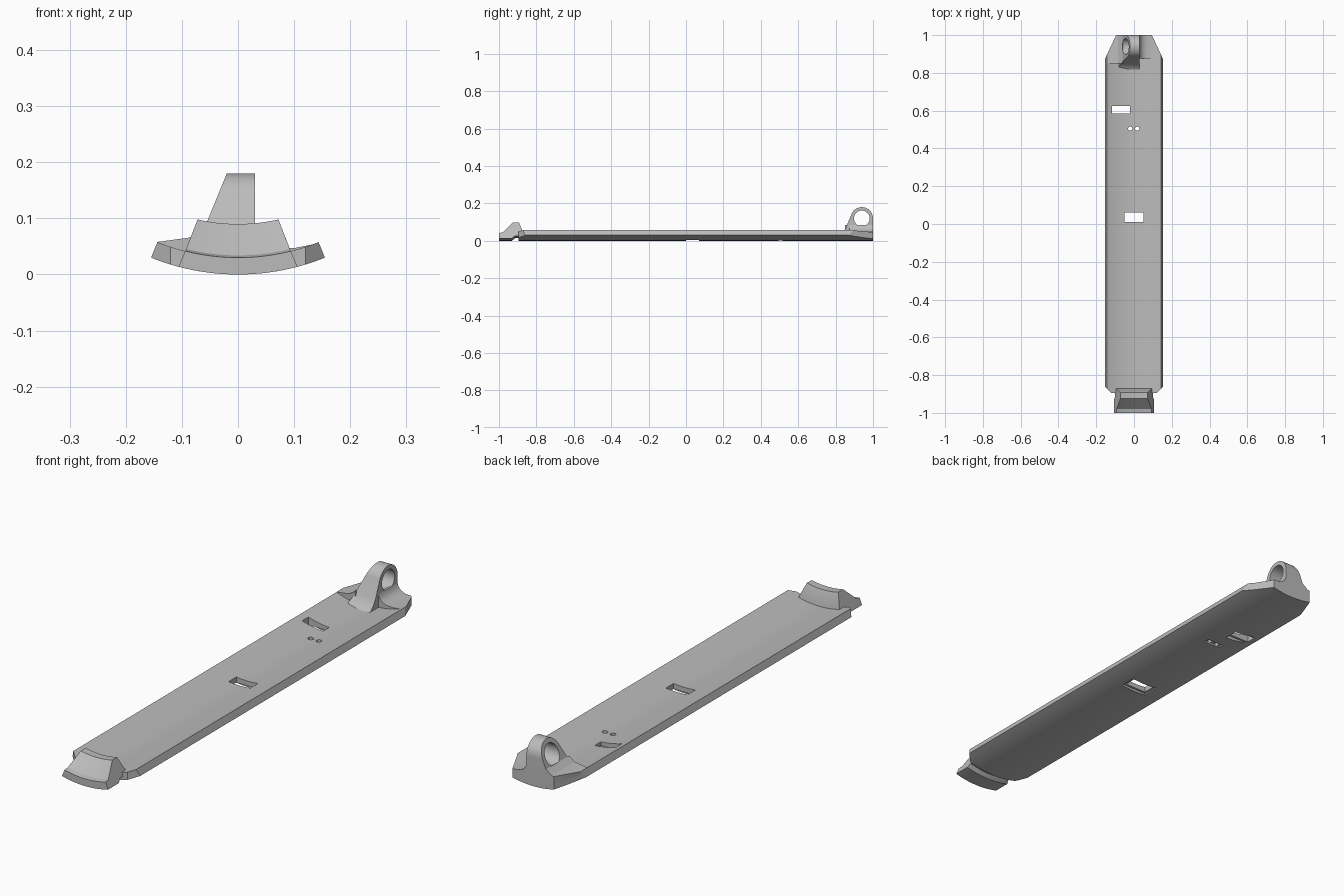
import bpy, bmesh, math
from mathutils import Matrix

if "Cube" in bpy.data.objects:
    bpy.data.objects.remove(bpy.data.objects["Cube"])

RADIUS = 0.415           # outer radius of the curved strip, axis along y
THICK = 0.03

grey = bpy.data.materials.new("satin grey")
grey.use_nodes = True
grey.diffuse_color = (0.5, 0.5, 0.5, 1)
grey.node_tree.nodes["Principled BSDF"].inputs["Base Color"].default_value = (0.5, 0.5, 0.5, 1)


def make(name, bm):
    bmesh.ops.recalc_face_normals(bm, faces=bm.faces)
    mesh = bpy.data.meshes.new(name)
    bm.to_mesh(mesh)
    bm.free()
    ob = bpy.data.objects.new(name, mesh)
    mesh.materials.append(grey)
    bpy.context.collection.objects.link(ob)
    return ob


def loft(name, rings):
    """Skin a row of matching closed rings and cap both ends."""
    bm = bmesh.new()
    rows = [[bm.verts.new(p) for p in ring] for ring in rings]
    n = len(rows[0])
    for a, b in zip(rows, rows[1:]):
        for i in range(n):
            j = (i + 1) % n
            bm.faces.new((a[i], a[j], b[j], b[i]))
    bm.faces.new(rows[0])
    bm.faces.new(rows[-1])
    return make(name, bm)


def arc_sweep(name, profile, half_angle, steps=32):
    """Sweep a (y, height) profile around the strip axis."""
    rings = []
    for i in range(steps + 1):
        t = 2 * i / steps - 1
        ring = []
        for y, h in profile:
            a = math.radians(half_angle(h)) * t
            r = RADIUS - h
            ring.append((r * math.sin(a), y, RADIUS - r * math.cos(a)))
        rings.append(ring)
    return loft(name, rings)


def box(x0, x1, y0, y1, z0, z1):
    return loft("box_cutter", [[(x, y0, z0), (x, y1, z0), (x, y1, z1), (x, y0, z1)]
                               for x in (x0, x1)])


def cylinder(radius, depth, matrix):
    bm = bmesh.new()
    bmesh.ops.create_cone(bm, cap_ends=True, segments=40, radius1=radius,
                          radius2=radius, depth=depth, matrix=matrix)
    return make("round_cutter", bm)


def boolean(ob, cutter, operation="DIFFERENCE"):
    cutter.hide_render = True
    mod = ob.modifiers.new("cut", "BOOLEAN")
    mod.operation, mod.object, mod.solver = operation, cutter, "EXACT"
    bpy.context.view_layer.objects.active = ob
    bpy.ops.object.modifier_apply(modifier=mod.name)
    bpy.data.objects.remove(cutter)


def trim(ob):
    """Clip a part to the chamfered plan outline."""
    half = [(0.12, -0.895), (0.17, -0.845), (0.17, 0.838), (0.095, 1.0)]
    plan = half + [(-x, y) for x, y in reversed(half)]
    boolean(ob, loft("outline", [[(x, y, z) for x, y in plan] for z in (-0.1, 0.4)]),
            "INTERSECT")


# Curved strip with chamfered corners
strip = arc_sweep("curved_strip", [(-0.95, 0), (1.05, 0), (1.05, THICK), (-0.95, THICK)],
                  lambda h: 21.9)
trim(strip)

# Rectangular slots, each with a wider shallow recess underneath
for x, y, w, d, top in ((0, 0.035, 0.05, 0.025, 0.01), (-0.068, 0.605, 0.048, 0.02, 0.015)):
    boolean(strip, box(x - w, x + w, y - d, y + d, -0.1, 0.2))
    boolean(strip, box(x - w - 0.012, x + w + 0.012, y - d - 0.01, y + d + 0.01, -0.1, top))

# Pair of small holes with a shared groove underneath
for x in (-0.02, 0.017):
    boolean(strip, cylinder(0.011, 0.4, Matrix.Translation((x, 0.505, 0))))
boolean(strip, box(-0.04, 0.037, 0.494, 0.516, -0.1, 0.008))

# Front hook: lip, sloped face, raised ridge and a groove underneath
hook = arc_sweep("front_hook",
                 [(-1, 0), (-0.93, 0), (-0.915, 0.014), (-0.893, 0.014), (-0.87, 0.014),
                  (-0.87, 0.032), (-0.893, 0.09), (-0.925, 0.09), (-0.98, 0.034), (-1, 0.03)],
                 lambda h: 14.8 - 22 * h)

# Rear lug: ramp rising to a rounded eye, upright on one side, sloped on the other
EYE_Y, EYE_Z, EYE_R = 0.94, 0.12, 0.06
side = [(1, 0.02), (0.8, 0.02), (0.825, 0.034), (0.842, 0.05), (0.855, 0.07)]
for i in range(25):
    a = math.radians(158 - 158 * i / 24)
    side.append((EYE_Y + EYE_R * math.cos(a), EYE_Z + EYE_R * math.sin(a)))
lug = loft("rear_lug", [[(-0.02 - 0.41 * (0.18 - z), y, z) for y, z in side],
                        [(0.03, y, z) for y, z in side]])
boolean(lug, cylinder(0.042, 0.6, Matrix.Translation((0, EYE_Y, EYE_Z))
                      @ Matrix.Rotation(math.pi / 2, 4, "Y")))

# Filled shoulder on the sloped side of the lug
shoulder_section = [(-0.144, 0.058), (-0.085, 0.066), (-0.06, 0.085), (-0.05, 0.02), (-0.1, 0.03),
                    (-0.144, 0.045)]
shoulder = loft("lug_shoulder", [[(x, y, z) for x, z in shoulder_section] for y in (0.85, 1.0)])
trim(shoulder)

# Concave fillet on the upright side of the lug
fillet_section = [(0.02, 0.02), (0.02, 0.085), (0.03, 0.085), (0.035, 0.07), (0.046, 0.058),
                  (0.065, 0.05), (0.1, 0.047), (0.14, 0.055), (0.1, 0.03)]
fillet = loft("lug_fillet", [[(x, y, z) for x, z in fillet_section] for y in (0.875, 1.0)])
trim(fillet)

# Smooth curved surfaces, keep hard edges
for ob in (strip, hook, lug, shoulder, fillet):
    bpy.ops.object.select_all(action="DESELECT")
    ob.select_set(True)
    bpy.context.view_layer.objects.active = ob
    bpy.ops.object.shade_smooth_by_angle(angle=math.radians(25))
